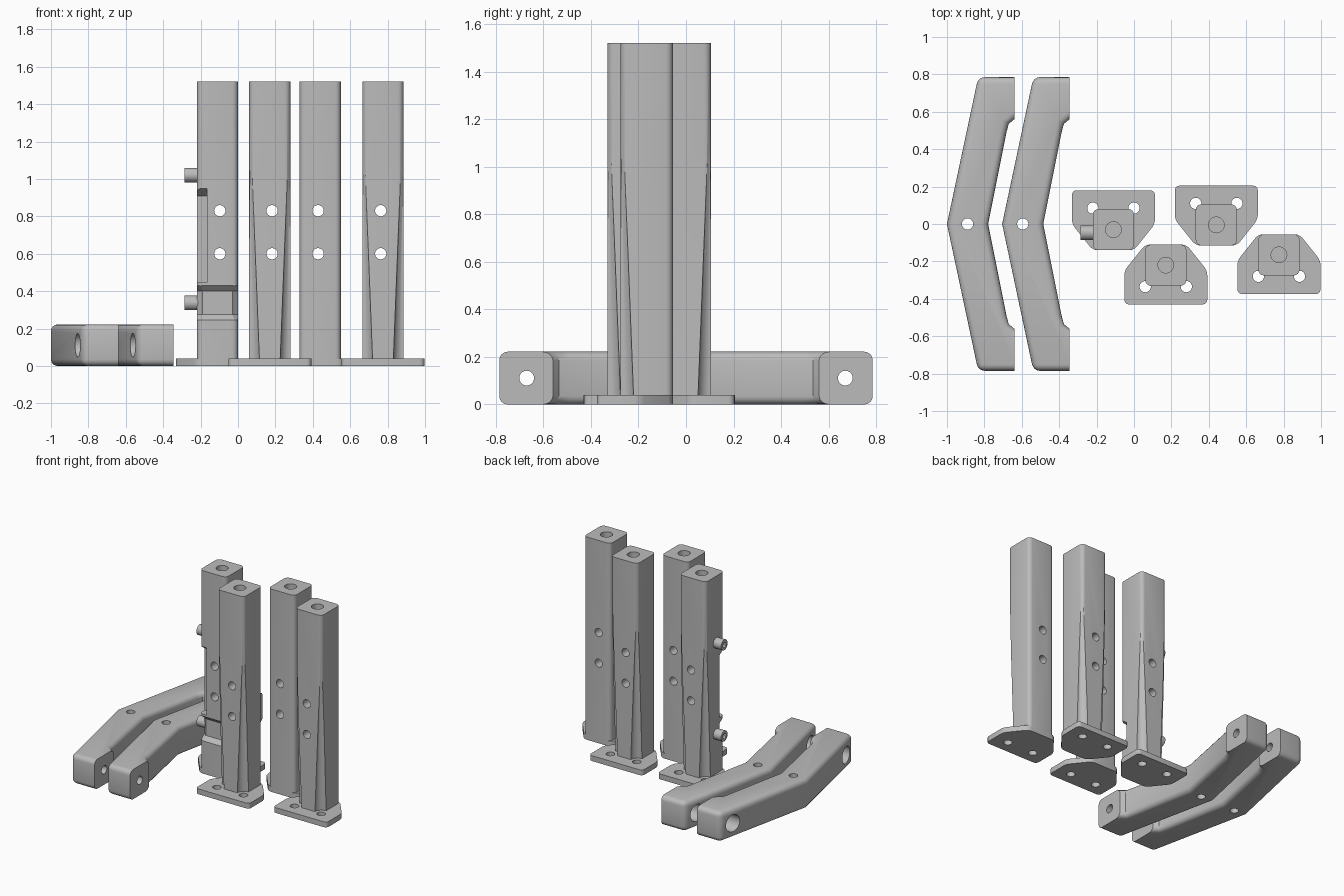
import bpy, bmesh, math
from mathutils import Matrix, Vector

if "Cube" in bpy.data.objects:
    bpy.data.objects.remove(bpy.data.objects["Cube"])

grey = bpy.data.materials.new("plain_grey")
grey.diffuse_color = (0.5, 0.5, 0.5, 1)
grey.use_nodes = True
grey.node_tree.nodes["Principled BSDF"].inputs["Base Color"].default_value = grey.diffuse_color


def finish(name, bm):
    bmesh.ops.recalc_face_normals(bm, faces=bm.faces)
    me = bpy.data.meshes.new(name)
    bm.to_mesh(me)
    bm.free()
    ob = bpy.data.objects.new(name, me)
    bpy.context.collection.objects.link(ob)
    me.materials.append(grey)
    return ob


def prism(points, z0, z1):
    """Extrude an xy outline from z0 to z1."""
    bm = bmesh.new()
    face = bm.faces.new([bm.verts.new((x, y, z0)) for x, y in points])
    new = bmesh.ops.extrude_face_region(bm, geom=[face])["geom"]
    bmesh.ops.translate(bm, vec=(0, 0, z1 - z0),
                        verts=[v for v in new if isinstance(v, bmesh.types.BMVert)])
    bmesh.ops.recalc_face_normals(bm, faces=bm.faces)
    return bm


def rounded(bm, radius, rule, segments=4):
    """Round every edge accepted by the rule."""
    edges = [e for e in bm.edges if rule(e.verts[0].co, e.verts[1].co)]
    bmesh.ops.bevel(bm, geom=edges, offset=radius, segments=segments, profile=0.5,
                    affect='EDGES', clamp_overlap=False)
    return bm


def vertical(a, b):
    return abs(a.z - b.z) > 0.01


def rod(start, end, r0, r1=None, sides=32):
    """Cylinder or cone between two points."""
    a, b = Vector(start), Vector(end)
    bm = bmesh.new()
    bmesh.ops.create_cone(bm, cap_ends=True, segments=sides, radius1=r0,
                          radius2=r0 if r1 is None else r1, depth=(b - a).length)
    turn = (b - a).to_track_quat('Z', 'Y').to_matrix().to_4x4()
    bmesh.ops.transform(bm, matrix=Matrix.Translation((a + b) / 2) @ turn, verts=bm.verts)
    return bm


def side_prism(profile, x0, x1, angle=0):
    """Extrude a yz profile along x, then turn it about z."""
    bm = prism(profile, x0, x1)
    swap = Matrix(((0, 0, 1, 0), (1, 0, 0, 0), (0, 1, 0, 0), (0, 0, 0, 1)))
    bmesh.ops.transform(bm, matrix=Matrix.Rotation(angle, 4, 'Z') @ swap, verts=bm.verts)
    return bm


def cut(ob, *cutters):
    """Subtract each cutter from the object."""
    bpy.context.view_layer.objects.active = ob
    for bm in cutters:
        tool = finish("cutter", bm)
        mod = ob.modifiers.new("cut", 'BOOLEAN')
        mod.operation, mod.solver, mod.object = 'DIFFERENCE', 'EXACT', tool
        bpy.ops.object.modifier_apply(modifier=mod.name)
        bpy.data.objects.remove(tool)


def smooth(ob):
    bpy.ops.object.select_all(action='DESELECT')
    ob.select_set(True)
    bpy.context.view_layer.objects.active = ob
    bpy.ops.object.shade_smooth_by_angle(angle=math.radians(30))


def place(ob, x, y, flipped):
    ob.location = (x, y, 0)
    ob.rotation_euler.z = math.pi if flipped else 0
    smooth(ob)


H, W = 1.52, 0.11      # post height and half width


def leg(n, x, y, flipped, hole_x, clamp=False):
    # square post with rounded corners
    post = finish(f"post_{n}", rounded(
        prism([(-W, -W), (W, -W), (W, W), (-W, W)], 0.02, H), 0.03, vertical))
    # blind top hole, two cross holes, tapered screw reliefs at the back corners
    cut(post, rod((0, 0, H - 0.3), (0, 0, H + 0.1), 0.042),
        *[rod((hole_x, -0.3, z), (hole_x, 0.3, z), 0.03) for z in (0.6, 0.83)],
        *[rod((s * W, W, 0.0), (s * W, W, 1.2), 0.056, 0.009) for s in (-1, 1)])
    if clamp:
        # waisted band round the front, and a notch up the front left corner
        for angle, d, half in ((0, 0.08, 0.3), (math.pi / 4, 0.113, 0.1),
                               (-math.pi / 4, 0.113, 0.1)):
            cut(post, side_prism([(-d, 0.275), (-d, 0.40), (-d - 0.1, 0.50),
                                  (-d - 0.1, 0.175)], -half, half, angle))
        cut(post, side_prism([(-0.05, 0.445), (-0.05, 0.91), (-0.11, 0.95),
                              (-0.2, 1.01), (-0.2, 0.445)], -0.2, -0.055))
        # hollow side pegs
        for name, z in (("lower_peg", 0.337), ("upper_peg", 1.02)):
            peg = finish(name, rod((-0.175, -0.017, z), (-0.10, -0.017, z), 0.039))
            cut(peg, rod((-0.2, -0.017, z), (-0.115, -0.017, z), 0.021, sides=6))
            place(peg, x, y, flipped)
    place(post, x, y, flipped)

    # foot plate with two screw holes
    outline = [(-0.222, 0.21), (-0.222, 0.03), (-W, -W), (W, -W), (0.222, 0.03), (0.222, 0.21)]
    plate = finish(f"foot_plate_{n}", rounded(prism(outline, 0, 0.04), 0.025, vertical))
    cut(plate, *[rod((s * W, 0.115, -0.1), (s * W, 0.115, 0.1), 0.03) for s in (-1, 1)])
    place(plate, x, y, flipped)


leg(1, -0.11, -0.03, False, 0.013, clamp=True)
leg(2, 0.44, -0.005, False, -0.012)
leg(3, 0.17, -0.22, True, -0.012)
leg(4, 0.775, -0.165, True, 0.012)

# bent arms with raised, drilled ends
half_outline = [(-0.78, 0), (-0.682, 0.49), (-0.67, 0.535), (-0.64, 0.56),
                (-0.64, 0.785), (-0.833, 0.785), (-1.0, 0)]
outline = half_outline + [(x, -y) for x, y in reversed(half_outline[1:-1])]


def arm_edge(a, b):
    if vertical(a, b):                                   # only the outer end corners
        return abs(a.x + 0.833) < 0.001
    return not (abs(a.x + 0.64) < 0.001 and abs(b.x + 0.64) < 0.001)


for n, shift in ((1, 0.0), (2, 0.295)):
    arm = finish(f"arm_{n}", rounded(prism(outline, 0, 0.222), 0.035, arm_edge))
    cut(arm, rod((-0.89, 0, -0.1), (-0.89, 0, 0.4), 0.03))
    for s in (-1, 1):
        cut(arm, rod((-1.1, s * 0.67, 0.111), (-0.5, s * 0.67, 0.111), 0.031),
            rod((-1.1, s * 0.67, 0.111), (-0.76, s * 0.67, 0.111), 0.063))
    place(arm, shift, 0, False)
